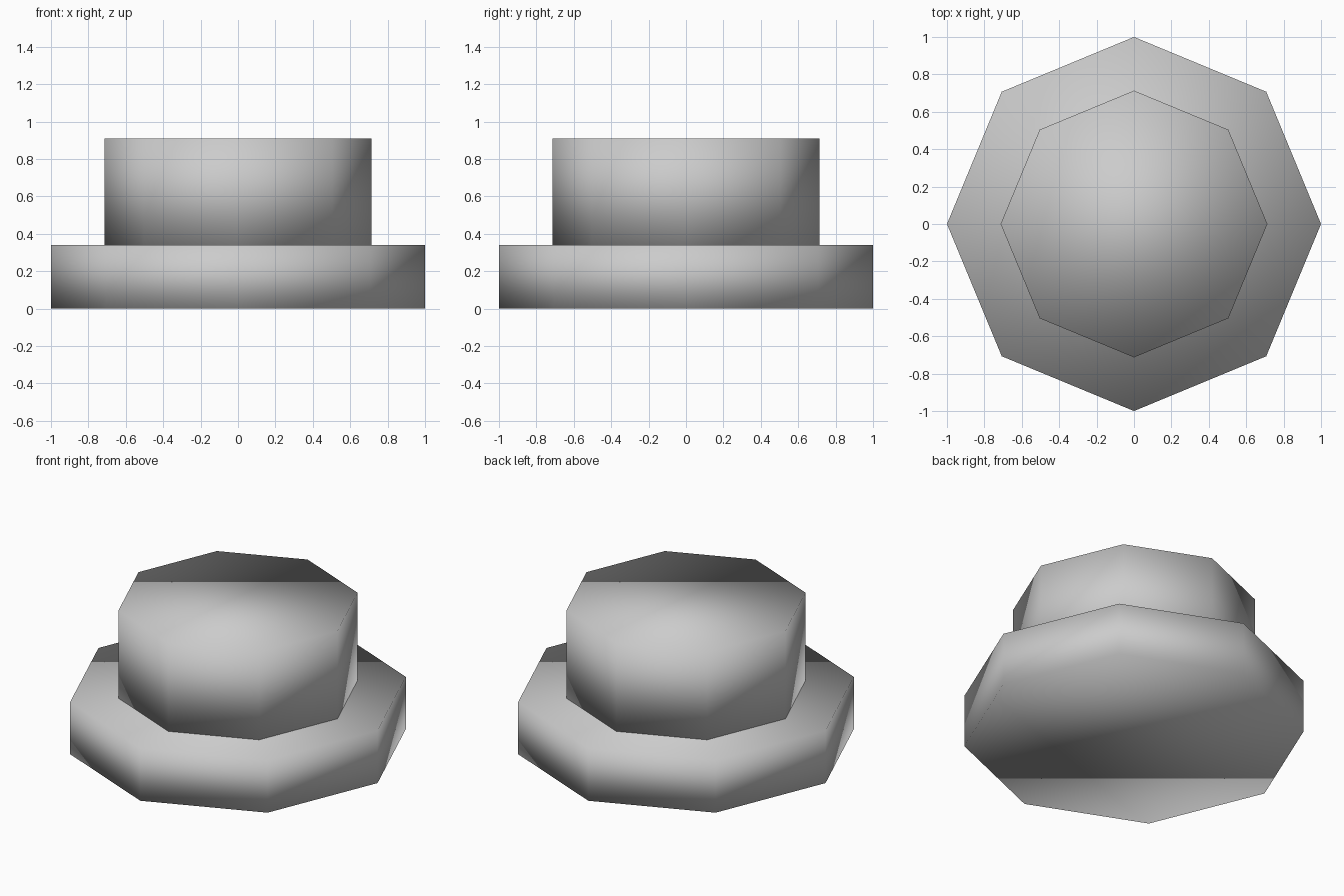
import bpy

if "Cube" in bpy.data.objects:
    bpy.data.objects.remove(bpy.data.objects["Cube"])


def octagonal_drum(name, radius, bottom, top):
    """Eight-sided capped drum, smooth shaded over its edges."""
    bpy.ops.mesh.primitive_cylinder_add(
        vertices=8, radius=radius, depth=top - bottom,
        location=(0, 0, (bottom + top) / 2))
    drum = bpy.context.object
    drum.name = name
    bpy.ops.object.shade_smooth()
    return drum


# Wide lower step
octagonal_drum("base_step", 1.0, 0.0, 0.34)

# Narrower, taller upper step
octagonal_drum("upper_step", 0.713, 0.34, 0.908)
